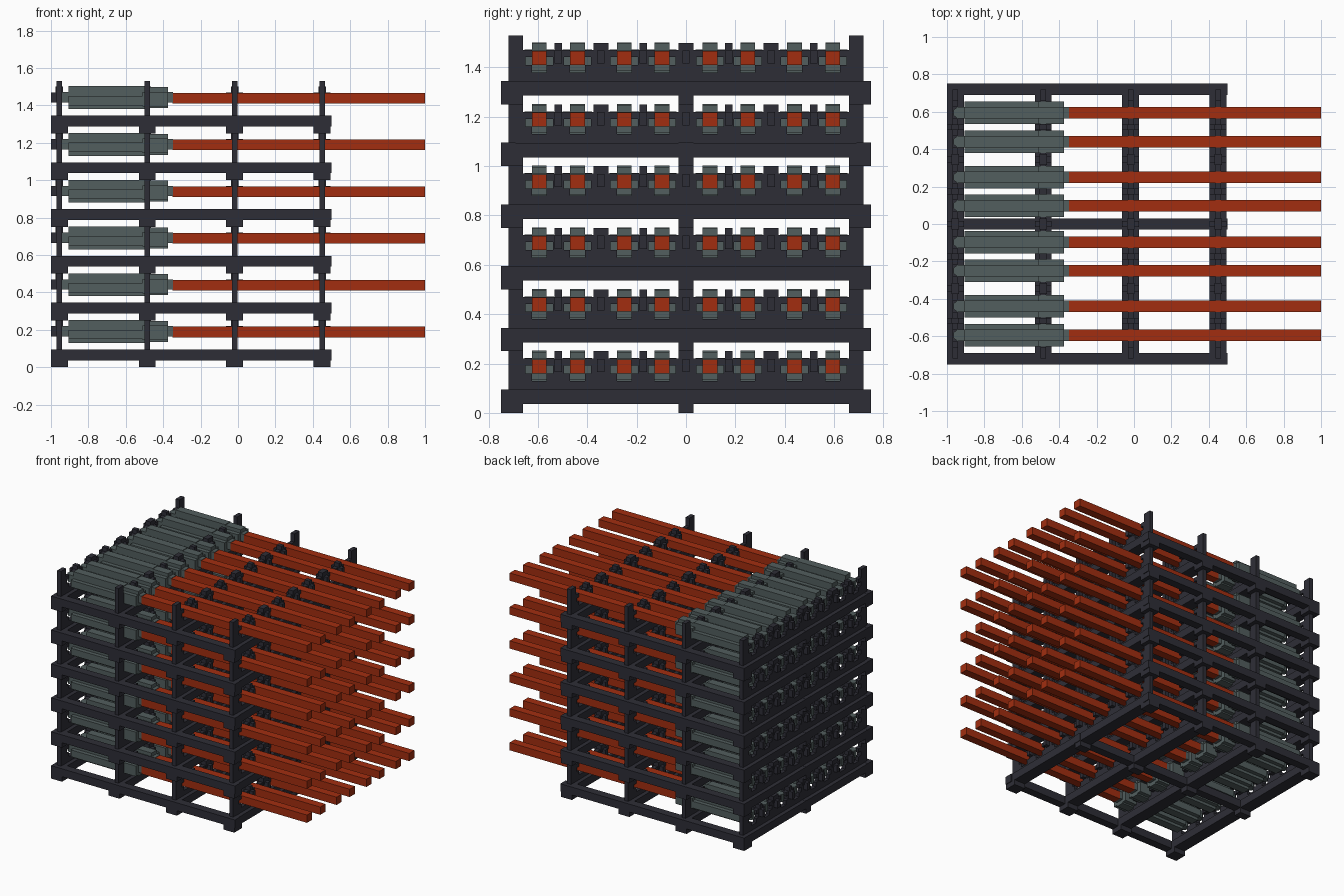
import bpy, bmesh

cube = bpy.data.objects.get("Cube")
if cube:
    bpy.data.objects.remove(cube, do_unlink=True)


def material(name, rgb):
    m = bpy.data.materials.new(name)
    m.use_nodes = True
    col = (*rgb, 1.0)
    m.diffuse_color = col
    b = m.node_tree.nodes["Principled BSDF"]
    b.inputs["Base Color"].default_value = col
    b.inputs["Roughness"].default_value = 0.8
    return m


DARK = material("dark frame", (0.027, 0.027, 0.037))
GREY = material("slate grey", (0.085, 0.112, 0.112))
RUST = material("rust orange", (0.36, 0.027, 0.005))

TIERS, PITCH = 6, 0.25
POSTS_X = (-0.955, -0.485, -0.018, 0.45)
RODS_Y = (-0.595, -0.44, -0.25, -0.0975, 0.0975, 0.25, 0.44, 0.595)


def box(bm, x0, x1, y0, y1, z0, z1):
    v = [bm.verts.new((x, y, z)) for z in (z0, z1)
         for x, y in ((x0, y0), (x1, y0), (x1, y1), (x0, y1))]
    for f in ((3, 2, 1, 0), (4, 5, 6, 7), (0, 1, 5, 4),
              (1, 2, 6, 5), (2, 3, 7, 6), (3, 0, 4, 7)):
        bm.faces.new([v[i] for i in f])


def prism(bm, profile, x0, x1):
    """Extrude a closed (y, z) profile along x."""
    f = bm.faces.new([bm.verts.new((x0, y, z)) for y, z in profile])
    r = bmesh.ops.extrude_face_region(bm, geom=[f])
    verts = [g for g in r["geom"] if isinstance(g, bmesh.types.BMVert)]
    bmesh.ops.translate(bm, verts=verts, vec=(x1 - x0, 0, 0))


def mesh(bm, name, mat):
    bmesh.ops.recalc_face_normals(bm, faces=bm.faces[:])
    me = bpy.data.meshes.new(name)
    bm.to_mesh(me)
    bm.free()
    me.materials.append(mat)
    return me


def place(me, name, loc):
    ob = bpy.data.objects.new(name, me)
    ob.location = loc
    bpy.context.collection.objects.link(ob)


# Pallet base: cross beams, long rails and feet
bm = bmesh.new()
for y0, y1 in ((-0.75, -0.69), (-0.03, 0.03), (0.69, 0.75)):
    box(bm, -1.0, 0.5, y0, y1, 0.037, 0.095)
for x in POSTS_X:
    box(bm, x - 0.045, x + 0.045, -0.745, 0.745, 0.036, 0.094)
    for y0, y1 in ((-0.75, -0.66), (-0.03, 0.03), (0.66, 0.75)):
        box(bm, x - 0.045, x + 0.045, y0, y1, 0.0, 0.04)
base_mesh = mesh(bm, "pallet_base", DARK)

# Upright posts
bm = bmesh.new()
for x in POSTS_X:
    for s in (-1, 1):
        box(bm, x - 0.015, x + 0.015, s * 0.69 - 0.03, s * 0.69 + 0.03, 0.09, 0.28)
posts_mesh = mesh(bm, "posts", DARK)

# Notched cradle boards with cross-shaped slots, teeth and clamp blocks
profile = [(0.67, 0.09), (-0.67, 0.09), (-0.67, 0.22)]
for y in RODS_Y:
    profile += [(y + a, z) for a, z in (
        (-0.03, 0.22), (-0.03, 0.192), (-0.055, 0.192), (-0.055, 0.16),
        (-0.03, 0.16), (-0.03, 0.13), (0.03, 0.13), (0.03, 0.16),
        (0.055, 0.16), (0.055, 0.192), (0.03, 0.192), (0.03, 0.22))]
profile.append((0.67, 0.22))
bm = bmesh.new()
for x in POSTS_X:
    prism(bm, profile, x - 0.015, x + 0.015)
    for i in range(7):
        y = (RODS_Y[i] + RODS_Y[i + 1]) / 2
        w = 0.015 if i % 2 == 0 else 0.03
        box(bm, x - 0.02, x + 0.02, y - w, y + w, 0.2, 0.25)
        box(bm, x - 0.045, x + 0.045, y - 0.015, y + 0.015, 0.165, 0.219)
cradle_mesh = mesh(bm, "cradle_boards", DARK)


# Grey holder: plus-shaped body, bulkier collar, tapered nose, front sleeve
def plus(c, a, z0, z1, z2, z3):
    return [(-c, z0), (c, z0), (c, z1), (a, z1), (a, z2), (c, z2),
            (c, z3), (-c, z3), (-c, z2), (-a, z2), (-a, z1), (-c, z1)]


bm = bmesh.new()
prism(bm, plus(0.03, 0.06, 0.13, 0.15, 0.20, 0.252), -0.905, -0.50)
prism(bm, plus(0.03, 0.06, 0.135, 0.145, 0.222, 0.247), -0.51, -0.375)
prism(bm, [(-0.03, 0.165), (0.03, 0.165), (0.03, 0.22), (-0.03, 0.22)], -0.38, -0.348)
outline = [(-0.89, -0.03), (-0.89, 0.03), (-0.945, 0.03), (-0.965, 0.014),
           (-0.965, -0.014), (-0.945, -0.03)]
f = bm.faces.new([bm.verts.new((x, y, 0.165)) for x, y in outline])
r = bmesh.ops.extrude_face_region(bm, geom=[f])
bmesh.ops.translate(bm, verts=[g for g in r["geom"] if isinstance(g, bmesh.types.BMVert)],
                    vec=(0, 0, 0.055))
holder_mesh = mesh(bm, "holder", GREY)

# Long orange bar
bm = bmesh.new()
box(bm, -0.35, 1.0, -0.03, 0.03, 0.16, 0.217)
bar_mesh = mesh(bm, "bar", RUST)

# Stack the tiers
for t in range(TIERS):
    z = t * PITCH
    place(base_mesh, f"pallet_base_{t + 1}", (0, 0, z))
    place(posts_mesh, f"posts_{t + 1}", (0, 0, z))
    place(cradle_mesh, f"cradle_boards_{t + 1}", (0, 0, z))
    for i, y in enumerate(RODS_Y):
        place(holder_mesh, f"holder_{t + 1}_{i + 1}", (0, y, z))
        place(bar_mesh, f"bar_{t + 1}_{i + 1}", (0, y, z))
